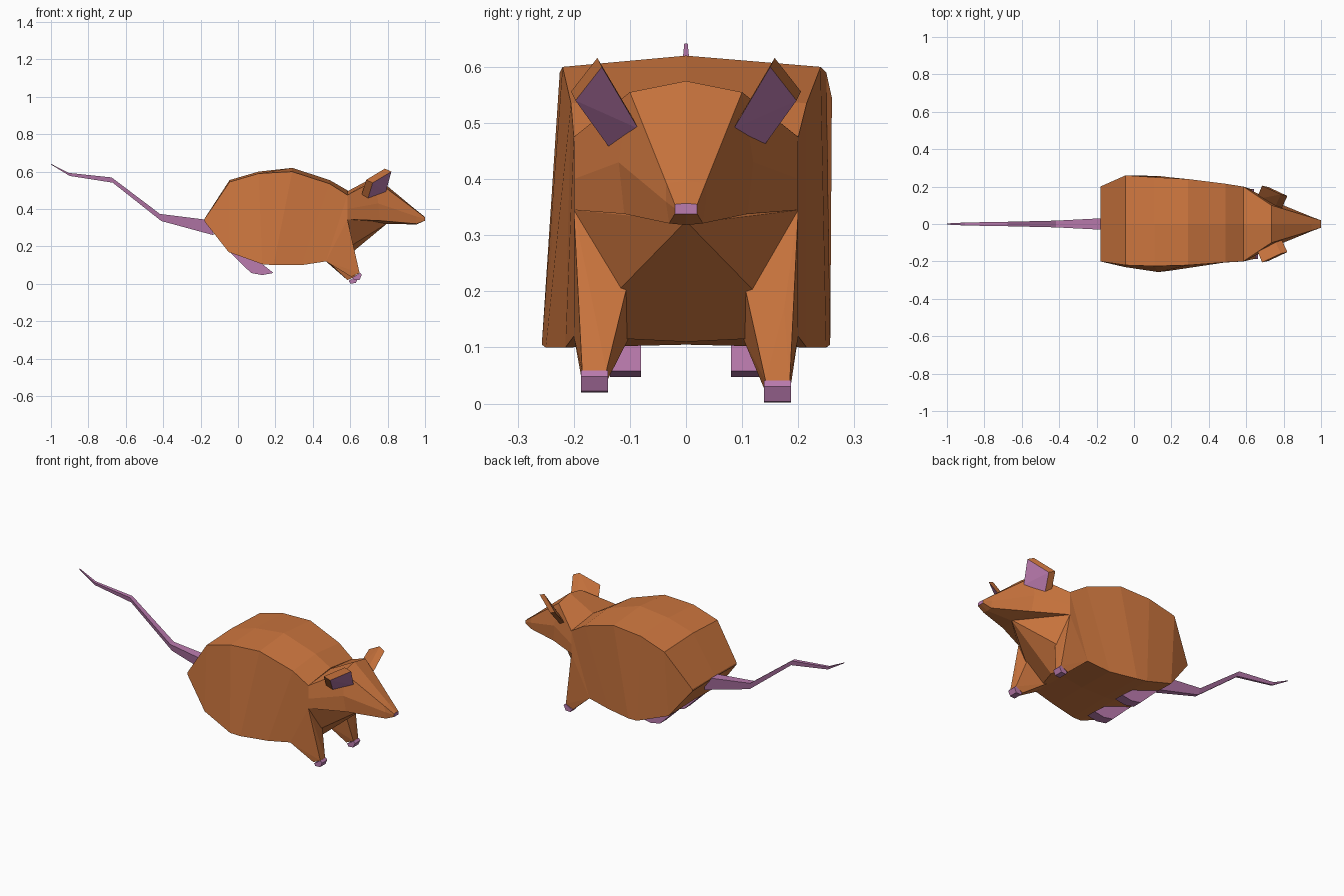
import bpy, bmesh
from mathutils import Vector


def material(name, rgb):
    m = bpy.data.materials.new(name)
    m.diffuse_color = (*rgb, 1)
    return m


FUR = material("orange fur", (0.62, 0.185, 0.05))
SKIN = material("pink skin", (0.50, 0.20, 0.43))


def finish(name, bm, mats):
    bmesh.ops.recalc_face_normals(bm, faces=bm.faces[:])
    me = bpy.data.meshes.new(name)
    bm.to_mesh(me)
    bm.free()
    for m in mats:
        me.materials.append(m)
    ob = bpy.data.objects.new(name, me)
    bpy.context.collection.objects.link(ob)
    return ob


def loft(name, rings, mats):
    """Join equal rings of points into a closed skin; the last face is the end cap."""
    bm = bmesh.new()
    rows = [[bm.verts.new(p) for p in r] for r in rings]
    n = len(rows[0])
    for a, b in zip(rows, rows[1:]):
        for i in range(n):
            j = (i + 1) % n
            bm.faces.new((a[i], a[j], b[j], b[i]))
    bm.faces.new(rows[0])
    bm.faces.new(rows[-1])
    return finish(name, bm, mats)


def hull(name, points, mats):
    bm = bmesh.new()
    for p in points:
        bm.verts.new(p)
    bmesh.ops.convex_hull(bm, input=bm.verts[:])
    return finish(name, bm, mats)


def mirrored(half):
    """Complete a half ring whose first and last points lie on the centre line."""
    return half + [(x, -y, z) for x, y, z in half[-2:0:-1]]


# Body: top x, top z, crown z, left and right top width, bottom x, bottom z, bottom width
sections = [
    (-0.18, 0.345, 0.347, 0.20, 0.20, -0.18, 0.335, 0.20),
    (-0.045, 0.545, 0.555, 0.26, 0.22, -0.05, 0.17, 0.23),
    (0.11, 0.59, 0.60, 0.25, 0.225, 0.13, 0.105, 0.257),
    (0.29, 0.60, 0.62, 0.24, 0.22, 0.19, 0.10, 0.25),
    (0.49, 0.535, 0.555, 0.215, 0.205, 0.34, 0.10, 0.215),
    (0.585, 0.475, 0.50, 0.20, 0.20, 0.47, 0.12, 0.20),
]
rings = []
for tx, tz, cz, yl, yr, bx, bz, by in sections:
    rings.append([(tx, 0, cz), (tx, yl, tz), (bx, by, bz), (bx, 0, bz + 0.005),
                  (bx, -by, bz), (tx, -yr, tz)])
loft("body", rings, [FUR])

# Chest wedge between the shoulders
chest = [(0.80, 0, 0.325), (0.54, 0, 0.11), (0.585, 0, 0.49), (0.47, 0, 0.12)]
for s in (1, -1):
    chest += [(0.585, s * 0.2, 0.345), (0.585, s * 0.2, 0.475),
              (0.60, s * 0.1, 0.23), (0.47, s * 0.2, 0.12)]
hull("chest", chest, [FUR])

# Head tapering to a pink nose tip
head = loft("head", [mirrored(r) for r in (
    [(0.585, 0, 0.495), (0.585, 0.20, 0.475), (0.585, 0.20, 0.40), (0.585, 0.20, 0.345), (0.60, 0, 0.33)],
    [(0.735, 0, 0.575), (0.735, 0.10, 0.555), (0.75, 0.12, 0.43), (0.76, 0.11, 0.338), (0.79, 0, 0.32)],
    [(0.95, 0, 0.397), (0.95, 0.035, 0.393), (0.955, 0.036, 0.36), (0.955, 0.03, 0.321), (0.955, 0, 0.318)],
    [(1.0, 0, 0.357), (1.0, 0.02, 0.355), (1.0, 0.02, 0.348), (1.0, 0.02, 0.338), (1.0, 0, 0.338)],
)], [FUR, SKIN])
for p in head.data.polygons:
    if p.center.x > 0.99:
        p.material_index = 1

# Ears, legs and feet on both sides
for s, side in ((1, "left"), (-1, "right")):
    # Ear slab: pink on the face looking forward and down
    front = [(0.69, 0.125, 0.44), (0.79, 0.085, 0.49), (0.82, 0.15, 0.60), (0.72, 0.197, 0.54)]
    pts = [(x, s * y, z) for x, y, z in front]
    pts += [(x - 0.035, s * (y + 0.008), z + 0.016) for x, y, z in front]
    ear = hull(side + "_ear", pts, [FUR, SKIN])
    facing = Vector((0.6, s * 0.7, -0.6)).normalized()
    for p in ear.data.polygons:
        if p.normal.dot(facing) > 0.85:
            p.material_index = 1

    # Front leg narrowing to the ankle, with a small paw
    dx, dz = (0, 0) if s > 0 else (0.02, 0.018)
    ankle = [(x + dx, s * y, z + dz) for x, z in ((0.585, 0.02), (0.63, 0.04))
             for y in (0.142, 0.185)]
    top = [(0.585, s * 0.2, 0.345), (0.60, s * 0.1, 0.23), (0.47, s * 0.2, 0.12),
           (0.48, s * 0.1, 0.12), (0.612, s * 0.175, 0.17)]
    hull(side + "_front_leg", top + ankle, [FUR])
    paw = [(x + dx, s * y, z + dz) for x, z in ((0.592, 0.016), (0.632, 0.041), (0.60, 0.002),
                                                (0.63, 0.004), (0.642, 0.03))
           for y in (0.139, 0.187)]
    hull(side + "_front_paw", paw, [SKIN])

    # Long hind foot under the belly
    sole = ((-0.045, 0.17), (0.07, 0.058), (0.13, 0.047), (0.19, 0.058), (0.10, 0.13))
    hull(side + "_hind_foot",
         [(x, s * y, z) for x, z in sole for y in (0.08, 0.135)], [SKIN])

# Tail: kinked, four-sided and tapering (x, z, half height, half width)
tail = [(-0.13, 0.30, 0.04, 0.032), (-0.41, 0.355, 0.019, 0.018), (-0.67, 0.555, 0.014, 0.012),
        (-0.90, 0.585, 0.008, 0.008), (-1.0, 0.64, 0.002, 0.003)]
loft("tail", [[(x - h * 0.4, w, z + h), (x - h * 0.4, -w, z + h), (x, -w * 0.6, z - h), (x, w * 0.6, z - h)]
              for x, z, h, w in tail], [SKIN])
